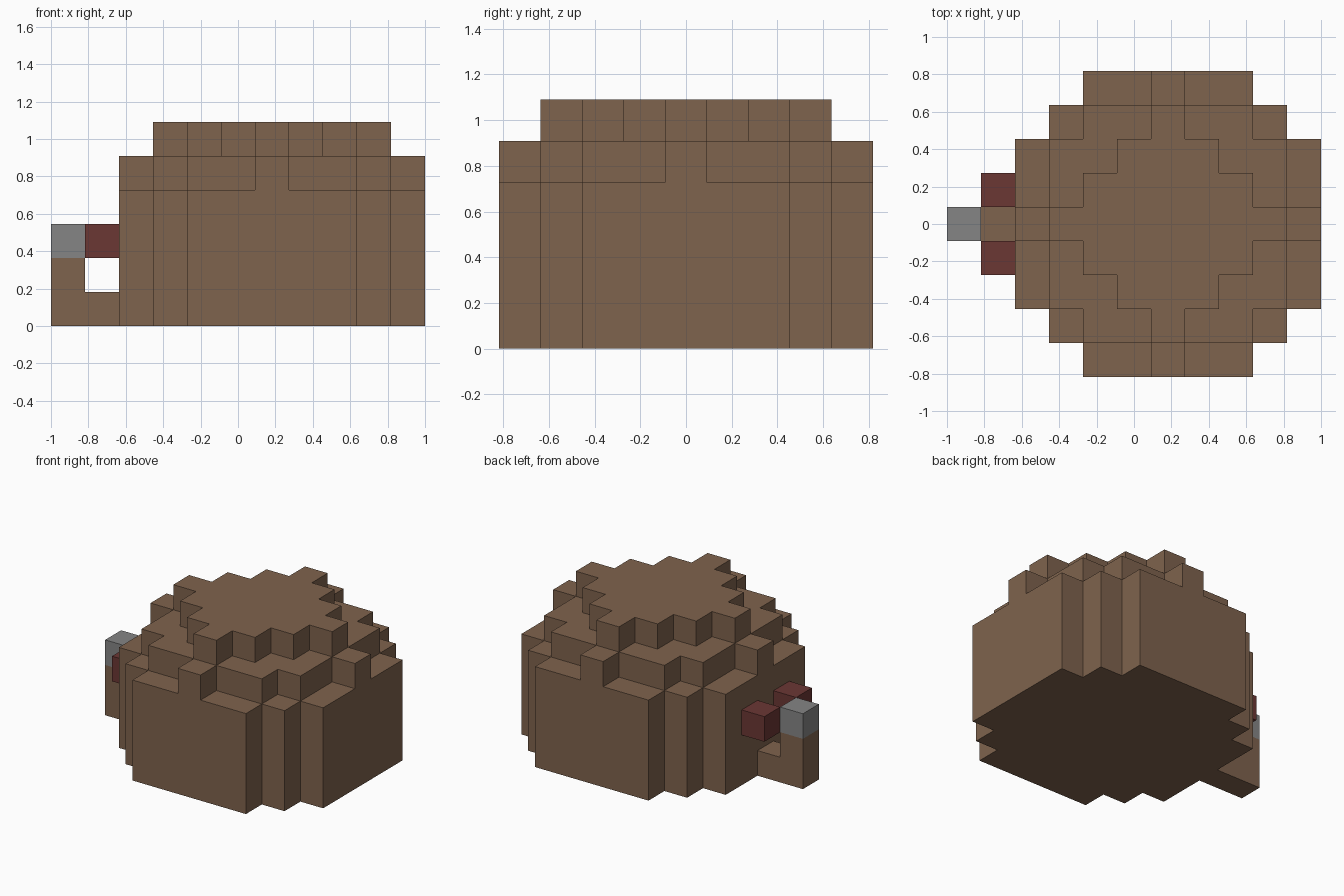
import bpy
import bmesh
from mathutils import Vector

cube = bpy.data.objects.get("Cube")
if cube:
    bpy.data.objects.remove(cube, do_unlink=True)

U = 2 / 11                       # edge length of one block
ORIGIN = Vector((-1, -4.5 * U, 0))
CX, CY = 6, 4                    # block column at the middle of the dome


def material(name, color):
    mat = bpy.data.materials.new(name)
    mat.use_nodes = True
    mat.diffuse_color = (*color, 1)
    bsdf = next(n for n in mat.node_tree.nodes if n.type == 'BSDF_PRINCIPLED')
    bsdf.inputs["Base Color"].default_value = (*color, 1)
    bsdf.inputs["Roughness"].default_value = 0.9
    return mat


brown = material("brown", (0.212, 0.125, 0.075))
red = material("dark red", (0.147, 0.038, 0.034))
grey = material("grey", (0.235, 0.235, 0.235))


def slab(half_depths, layers):
    """Symmetric stepped footprint: half_depths[i] is the reach in y at |dx| = i."""
    reach = len(half_depths) - 1
    return {(CX + dx, CY + dy, z)
            for z in layers
            for dx in range(-reach, reach + 1)
            for dy in range(-half_depths[abs(dx)], half_depths[abs(dx)] + 1)}


# Dome: upright walls, a stepped shoulder and a diamond cap
dome = (slab([4, 4, 4, 3, 2], range(4))
        | slab([4, 3, 3, 2, 0], [4])
        | slab([3, 2, 1, 0], [5]))

# Bent arm with a grey tip, and a pair of red blocks beside it
parts = {
    "dome_body": (dome, brown),
    "bent_arm": ({(1, CY, 0), (0, CY, 0), (0, CY, 1)}, brown),
    "arm_tip": ({(0, CY, 2)}, grey),
    "front_side_block": ({(1, CY - 1, 2)}, red),
    "back_side_block": ({(1, CY + 1, 2)}, red),
}
occupied = set().union(*(cells for cells, _ in parts.values()))


def build(name, cells, mat):
    """Skin a set of blocks with only its exposed faces."""
    bm = bmesh.new()
    for cell in sorted(cells):
        for axis in range(3):
            a, b = (axis + 1) % 3, (axis + 2) % 3
            for side in (0, 1):
                neighbour = list(cell)
                neighbour[axis] += 2 * side - 1
                if tuple(neighbour) in occupied:
                    continue
                corners = []
                for p, q in ((0, 0), (1, 0), (1, 1), (0, 1)):
                    v = Vector(cell)
                    v[axis] += side
                    v[a] += p
                    v[b] += q
                    corners.append(bm.verts.new(ORIGIN + v * U))
                bm.faces.new(corners if side else corners[::-1])
    bmesh.ops.remove_doubles(bm, verts=bm.verts, dist=U / 100)
    mesh = bpy.data.meshes.new(name)
    bm.to_mesh(mesh)
    bm.free()
    mesh.materials.append(mat)
    obj = bpy.data.objects.new(name, mesh)
    bpy.context.collection.objects.link(obj)


for part_name, (part_cells, part_mat) in parts.items():
    build(part_name, part_cells, part_mat)
